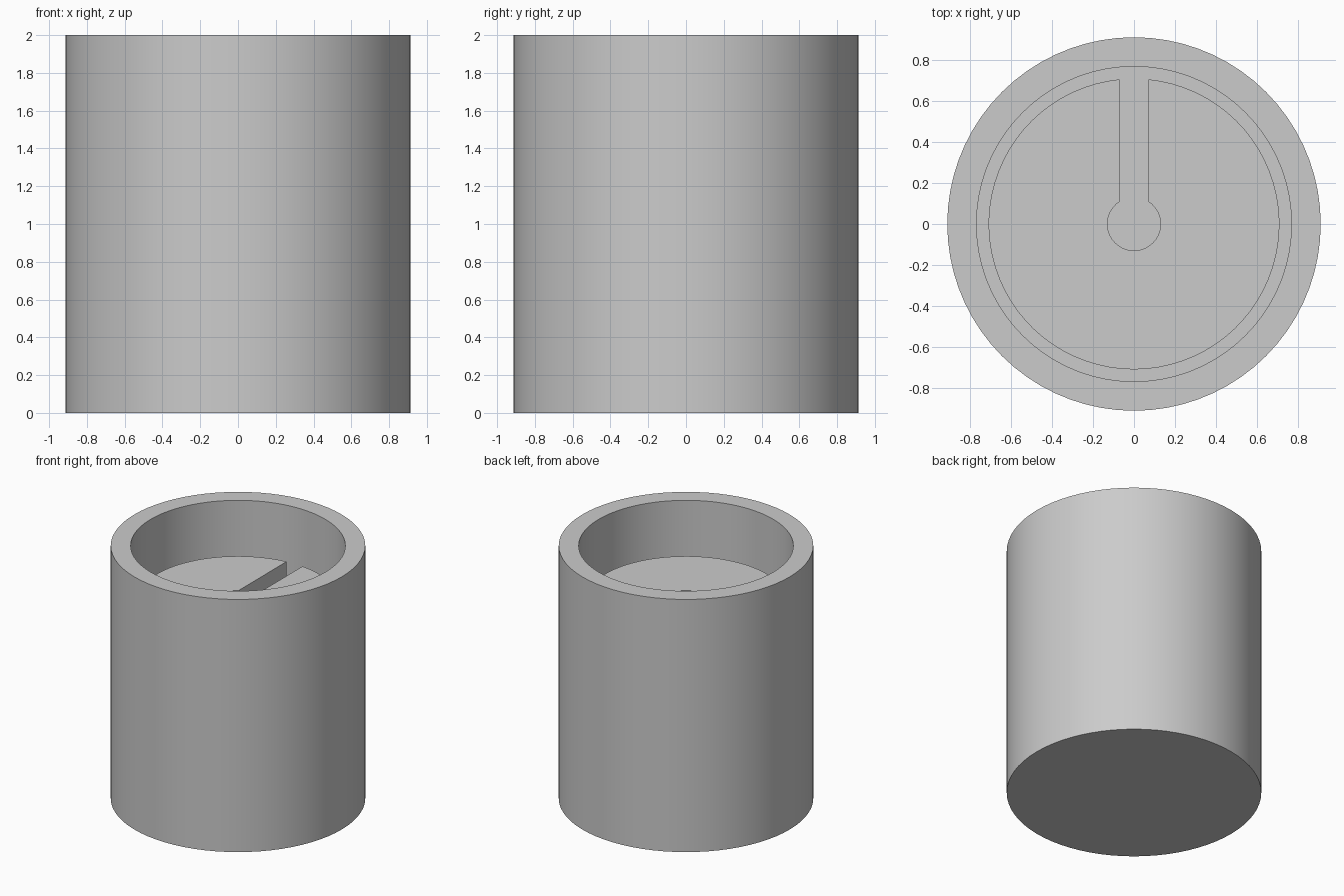
import bpy
import bmesh
from math import asin, cos, sin, pi, radians

cube = bpy.data.objects.get("Cube")
if cube:
    bpy.data.objects.remove(cube, do_unlink=True)

# Main sizes
OUTER, INNER, CORE = 0.913, 0.77, 0.711
HEIGHT, FLOOR, CORE_TOP = 2.0, 0.14, 1.585
HOLE, SLOT = 0.13, 0.07

grey = bpy.data.materials.new("plain_grey")
grey.use_nodes = True
grey.diffuse_color = (0.6, 0.6, 0.6, 1)
grey.node_tree.nodes["Principled BSDF"].inputs["Base Color"].default_value = grey.diffuse_color


def finish(bm, name):
    """Turn the bmesh into a grey object, smooth on its round walls."""
    bmesh.ops.recalc_face_normals(bm, faces=bm.faces)
    mesh = bpy.data.meshes.new(name)
    bm.to_mesh(mesh)
    bm.free()
    mesh.materials.append(grey)
    obj = bpy.data.objects.new(name, mesh)
    bpy.context.collection.objects.link(obj)
    bpy.ops.object.select_all(action='DESELECT')
    obj.select_set(True)
    bpy.context.view_layer.objects.active = obj
    bpy.ops.object.shade_smooth_by_angle(angle=radians(30))
    return obj


def arc(radius, start, end, steps):
    angles = [start + (end - start) * i / steps for i in range(steps + 1)]
    return [(radius * cos(a), radius * sin(a), FLOOR) for a in angles]


# Outer cup: wall and floor section turned about the upright axis
bm = bmesh.new()
section = [(0, 0), (OUTER, 0), (OUTER, HEIGHT), (INNER, HEIGHT), (INNER, FLOOR), (0, FLOOR)]
verts = [bm.verts.new((r, 0, z)) for r, z in section]
edges = [bm.edges.new(pair) for pair in zip(verts, verts[1:])]
bmesh.ops.spin(bm, geom=verts + edges, cent=(0, 0, 0), axis=(0, 0, 1),
               angle=2 * pi, steps=72, use_duplicate=False)
bmesh.ops.remove_doubles(bm, verts=bm.verts, dist=0.0001)
finish(bm, "outer_cup")

# Inner core: disc outline with a keyhole slot open at the back, raised from the floor
bm = bmesh.new()
gap, mouth = asin(SLOT / CORE), asin(SLOT / HOLE)
outline = arc(CORE, pi / 2 + gap, 5 * pi / 2 - gap, 72)
outline += arc(HOLE, pi / 2 - mouth, -3 * pi / 2 + mouth, 32)
base = bm.faces.new([bm.verts.new(p) for p in outline])
raised = bmesh.ops.extrude_face_region(bm, geom=[base], use_keep_orig=True)
top = [v for v in raised["geom"] if isinstance(v, bmesh.types.BMVert)]
bmesh.ops.translate(bm, verts=top, vec=(0, 0, CORE_TOP - FLOOR))
finish(bm, "slotted_core")
